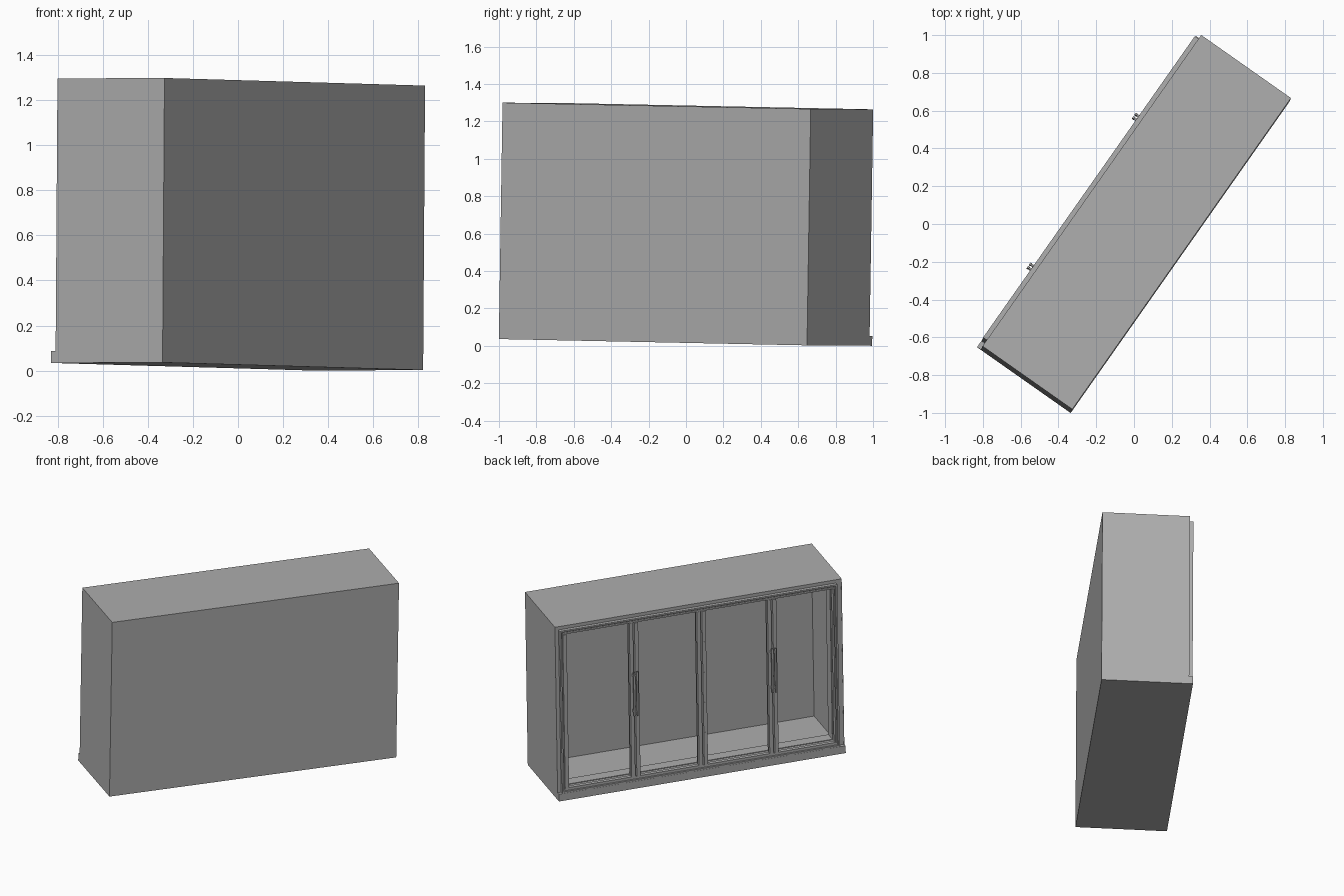
import bpy, bmesh
from math import radians
from mathutils import Matrix, Vector

if "Cube" in bpy.data.objects:
    bpy.data.objects.remove(bpy.data.objects["Cube"])

# Cabinet is modelled square (x = length, y = depth, +y = door side), then turned and slightly tilted
POSE = (Matrix.Rotation(radians(54.9), 4, 'Z') @ Matrix.Rotation(radians(0.96), 4, 'Y')
        @ Matrix.Rotation(radians(-0.2), 4, 'X'))
parts = []
grey = bpy.data.materials.new("dark_grey")
grey.diffuse_color = (0.42, 0.42, 0.42, 1)
grey.use_nodes = True
grey.node_tree.nodes["Principled BSDF"].inputs["Base Color"].default_value = grey.diffuse_color


def finish(name, bm):
    me = bpy.data.meshes.new(name)
    bm.to_mesh(me)
    bm.free()
    me.materials.append(grey)
    ob = bpy.data.objects.new(name, me)
    bpy.context.collection.objects.link(ob)
    parts.append(ob)


def boxes(name, spans):
    """One object made of boxes given as (x0, x1, y0, y1, z0, z1)."""
    bm = bmesh.new()
    for x0, x1, y0, y1, z0, z1 in spans:
        m = Matrix.Translation(((x0 + x1) / 2, (y0 + y1) / 2, (z0 + z1) / 2))
        m = m @ Matrix.Diagonal((x1 - x0, y1 - y0, z1 - z0, 1))
        bmesh.ops.create_cube(bm, size=1, matrix=m)
    finish(name, bm)


def border(x0, x1, z0, z1, w, y0, y1):
    """Four bars round a rectangle, w wide inwards."""
    return [(x0, x0 + w, y0, y1, z0, z1), (x1 - w, x1, y0, y1, z0, z1),
            (x0 + w, x1 - w, y0, y1, z0, z0 + w), (x0 + w, x1 - w, y0, y1, z1 - w, z1)]


L, B, F, H, T = 1.007, -0.302, 0.279, 1.264, 0.004

# Thin hollow shell, open on the door side
boxes("cabinet_shell", [
    (-L, L, B, B + T, 0, H),
    (-L, -L + T, B + T, F, 0, H), (L - T, L, B + T, F, 0, H),
    (-L + T, L - T, B + T, F, 0, T), (-L + T, L - T, B + T, F, H - T, H)])

# Plinth strip under the doors
boxes("plinth", [(-L, L, F - 0.01, 0.304, 0, 0.053)])

# Fixed surround, then trims and a deep jamb stepping inwards round the opening
boxes("surround", border(-L + T, L - T, T, H - T, 0.042, F - 0.02, F - 0.001))
boxes("outer_trim", border(-0.967, 0.982, 0.053, 1.240, 0.011, F - 0.015, 0.303))
boxes("inner_trim", border(-0.956, 0.971, 0.064, 1.229, 0.010, F - 0.05, 0.290))
boxes("jamb", border(-0.961, 0.976, 0.059, 1.234, 0.020, F - 0.13, F - 0.05))

# Door rails along top and bottom, stiles at the ends and paired at each joint
Y0, Y1 = F - 0.012, 0.302
boxes("door_rails", [(-0.946, 0.961, Y0, Y1 - 0.008, z, z + 0.011) for z in (0.074, 1.208)])
boxes("end_stiles", [(-0.946, -0.938, Y0, Y1, 0.085, 1.208), (0.934, 0.961, Y0, Y1, 0.085, 1.208)])
joints = {"right": -0.508, "middle": -0.012, "left": 0.462}
for n, x in joints.items():
    boxes(f"{n}_joint_stiles", [
        (x - 0.030, x - 0.004, Y0, Y1, 0.085, 1.208),
        (x + 0.004, x + 0.030, Y0, Y1 - 0.006, 0.085, 1.208),
        (x - 0.022, x + 0.022, F - 0.045, Y0, 0.085, 1.208)])

# Pull handles, one pair on each outer joint
for n in ("left", "right"):
    spans = []
    for s in (-0.011, 0.011):
        c = joints[n] + s
        spans.append((c - 0.006, c + 0.006, 0.316, 0.327, 0.54, 0.86))
        spans += [(c - 0.005, c + 0.005, 0.296, 0.316, z - 0.01, z + 0.01) for z in (0.57, 0.83)]
    boxes(f"{n}_handles", spans)

# Small screw heads down the middle joint
bm = bmesh.new()
for z in (0.32, 0.54, 0.76, 0.98):
    m = Matrix.Translation((-0.029, 0.302, z)) @ Matrix.Rotation(radians(90), 4, 'X')
    bmesh.ops.create_cone(bm, cap_ends=True, segments=10, radius1=0.006, radius2=0.006,
                          depth=0.004, matrix=m)
finish("screw_heads", bm)

# Pose everything, then centre it and drop it on the ground
for ob in parts:
    ob.data.transform(POSE)
pts = [v.co for ob in parts for v in ob.data.vertices]
lo = Vector([min(p[k] for p in pts) for k in range(3)])
hi = Vector([max(p[k] for p in pts) for k in range(3)])
shift = Matrix.Translation((-(lo.x + hi.x) / 2, -(lo.y + hi.y) / 2, -lo.z))
for ob in parts:
    ob.data.transform(shift)
